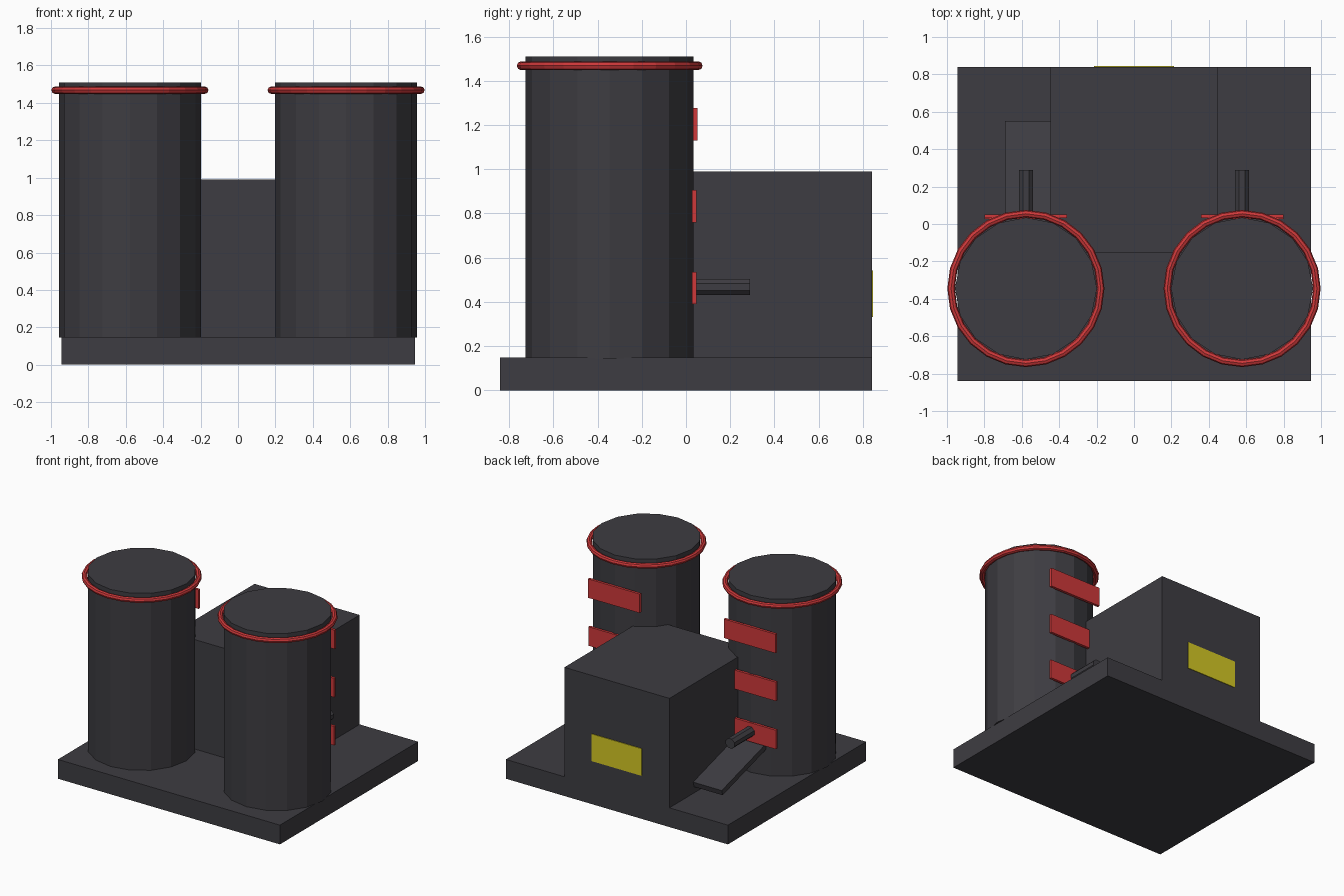
import bpy, math
from mathutils import Vector

if "Cube" in bpy.data.objects:
    bpy.data.objects.remove(bpy.data.objects["Cube"])


def material(name, rgb):
    m = bpy.data.materials.new(name)
    m.diffuse_color = (*rgb, 1)
    m.use_nodes = True
    m.node_tree.nodes["Principled BSDF"].inputs["Base Color"].default_value = m.diffuse_color
    return m


DARK = material("charcoal", (0.048, 0.046, 0.054))
RED = material("red", (0.62, 0.04, 0.042))
YELLOW = material("yellow", (0.66, 0.58, 0.018))


def finish(name, mat):
    o = bpy.context.object
    o.name = name
    o.data.materials.append(mat)
    return o


def box(name, lo, hi, mat, rot=(0, 0, 0)):
    lo, hi = Vector(lo), Vector(hi)
    bpy.ops.mesh.primitive_cube_add(size=1, location=(lo + hi) / 2, rotation=rot)
    o = bpy.context.object
    o.scale = hi - lo
    return finish(name, mat)


def cylinder(name, sides, r, depth, loc, mat, rot=(0, 0, 0)):
    bpy.ops.mesh.primitive_cylinder_add(vertices=sides, radius=r, depth=depth,
                                        location=loc, rotation=rot)
    return finish(name, mat)


# Base slab and main building
box("base", (-0.945, -0.84, 0), (0.945, 0.84, 0.148), DARK)
box("building", (-0.447, -0.152, 0.14), (0.447, 0.84, 0.99), DARK)

# Yellow panel on the back wall
box("back_panel", (-0.213, 0.838, 0.333), (0.213, 0.845, 0.542), YELLOW)

# Twin towers with rim rings, rear plates and outlet pipes
TX, TY = 0.578, -0.345
for side, s in (("left", -1), ("right", 1)):
    x = s * TX
    cylinder(side + "_tower", 16, 0.38, 1.365, (x, TY, 0.8275), DARK)
    bpy.ops.mesh.primitive_torus_add(major_radius=0.4, minor_radius=0.02,
                                     major_segments=24, minor_segments=8,
                                     location=(x, TY, 1.468))
    finish(side + "_tower_ring", RED)
    for i in range(3):
        z = 0.463 + 0.37 * i
        y = 0.032 if i == 2 else 0.028
        box(f"{side}_tower_plate_{i + 1}", (x - 0.22, y, z - 0.073),
            (x + 0.22, y + 0.02, z + 0.073), RED)
    cylinder(side + "_outlet_pipe", 8, 0.04, 0.34, (x, 0.12, 0.468), DARK,
             (math.pi / 2, 0, 0)).rotation_euler.y = math.pi / 8

# Sloping ramp beside the building, rising into the left tower
L, T, TILT = 0.6, 0.042, math.radians(-16)
cy, cz = 0.257, 0.298
box("ramp", (-0.69, cy - L / 2, cz - T / 2), (-0.44, cy + L / 2, cz + T / 2),
    DARK, (TILT, 0, 0))
